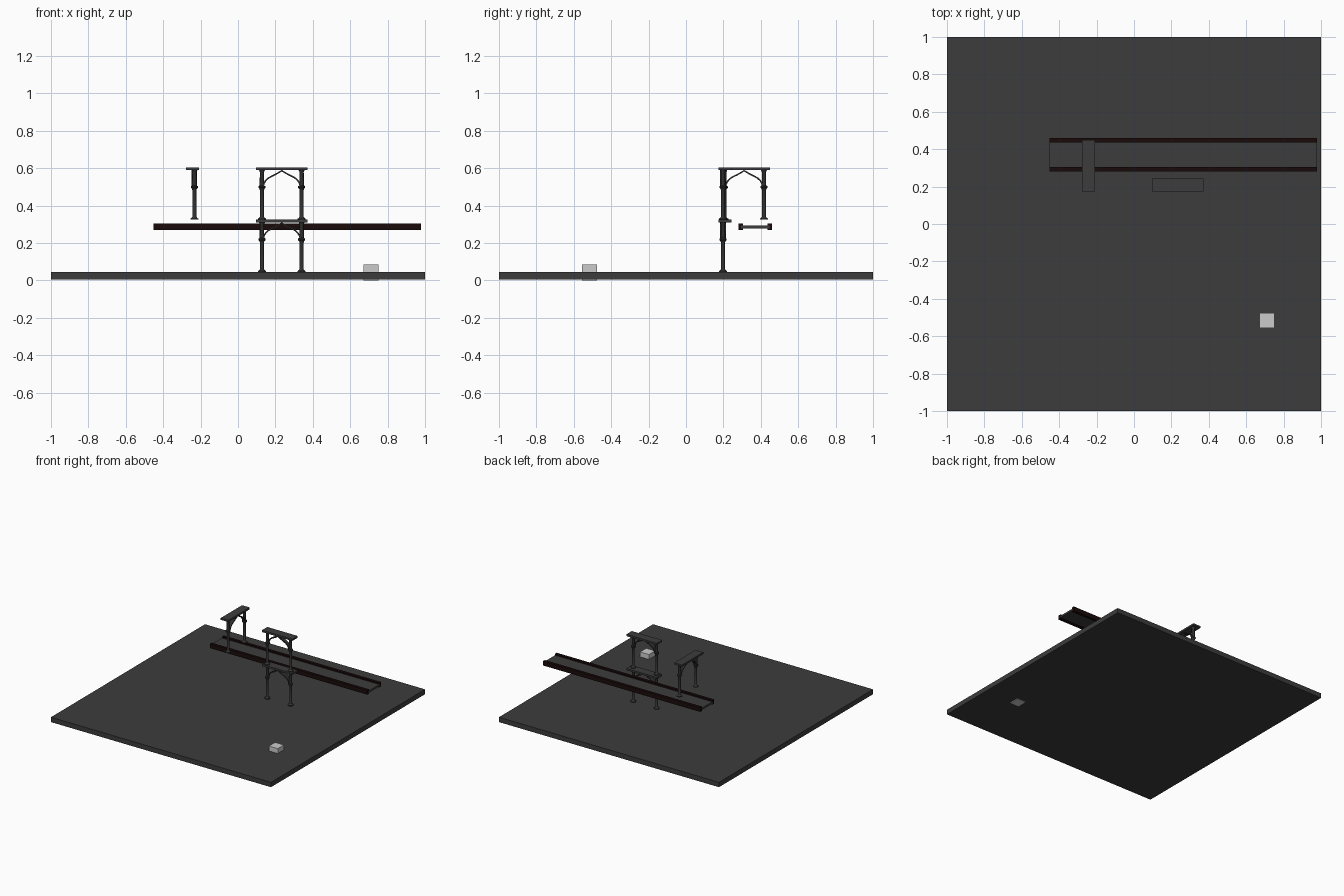
import bpy, bmesh, math
from mathutils import Matrix, Vector

if "Cube" in bpy.data.objects:
    bpy.data.objects.remove(bpy.data.objects["Cube"])


def material(name, rgb):
    m = bpy.data.materials.new(name)
    m.diffuse_color = (*rgb, 1)
    m.use_nodes = True
    m.node_tree.nodes["Principled BSDF"].inputs["Base Color"].default_value = m.diffuse_color
    return m


DARK = material("dark_grey", (0.045, 0.045, 0.045))
IRON = material("iron", (0.03, 0.03, 0.03))
RUST = material("dark_brown", (0.010, 0.003, 0.003))


def finish(name, bm, mat=None, matrix=Matrix(), smooth=False):
    bmesh.ops.recalc_face_normals(bm, faces=bm.faces[:])
    me = bpy.data.meshes.new(name)
    bm.to_mesh(me)
    bm.free()
    if mat:
        me.materials.append(mat)
    ob = bpy.data.objects.new(name, me)
    bpy.context.collection.objects.link(ob)
    ob.matrix_world = matrix
    if smooth:
        bpy.ops.object.select_all(action='DESELECT')
        ob.select_set(True)
        bpy.context.view_layer.objects.active = ob
        bpy.ops.object.shade_smooth_by_angle(angle=math.radians(35))
    return ob


def box(name, lo, hi, mat=None, matrix=Matrix()):
    lo, hi = Vector(lo), Vector(hi)
    bm = bmesh.new()
    bmesh.ops.create_cube(bm, size=1)
    bmesh.ops.scale(bm, vec=hi - lo, verts=bm.verts)
    bmesh.ops.translate(bm, vec=(lo + hi) / 2, verts=bm.verts)
    return finish(name, bm, mat, matrix)


def post(name, x, y, matrix, sides=16):
    # turned column: foot, shaft, collar, upper shaft
    profile = [(0.021, 0), (0.021, 0.005), (0.014, 0.011), (0.0105, 0.016),
               (0.0105, 0.155), (0.013, 0.165), (0.019, 0.171), (0.019, 0.178),
               (0.012, 0.184), (0.0115, 0.255), (0.016, 0.266)]
    bm = bmesh.new()
    rings = []
    for r, z in profile:
        rings.append([bm.verts.new((x + r * math.cos(2 * math.pi * i / sides),
                                    y + r * math.sin(2 * math.pi * i / sides), z))
                      for i in range(sides)])
    for a, b in zip(rings, rings[1:]):
        for i in range(sides):
            j = (i + 1) % sides
            bm.faces.new((a[i], a[j], b[j], b[i]))
    bm.faces.new(rings[0])
    bm.faces.new(rings[-1])
    finish(name, bm, IRON, matrix, True)


def arch(name, y, matrix, depth=0.03, thick=0.008):
    # pointed rib between the two posts, built as an extruded strip
    half = [(0.100, 0.178), (0.096, 0.192), (0.086, 0.209), (0.072, 0.222),
            (0.055, 0.232), (0.036, 0.241), (0.018, 0.251)]
    line = [(-x, z) for x, z in half] + [(0, 0.262)] + half[::-1]
    pts = [Vector(p) for p in line]
    bm = bmesh.new()
    secs = []
    for i, p in enumerate(pts):
        t = (pts[min(i + 1, len(pts) - 1)] - pts[max(i - 1, 0)]).normalized()
        n = Vector((-t.y, t.x)) * thick / 2
        secs.append([bm.verts.new((q.x, y + d, q.y)) for q, d in
                     ((p + n, -depth / 2), (p + n, depth / 2),
                      (p - n, depth / 2), (p - n, -depth / 2))])
    for a, b in zip(secs, secs[1:]):
        for i in range(4):
            j = (i + 1) % 4
            bm.faces.new((a[i], a[j], b[j], b[i]))
    bm.faces.new(secs[0])
    bm.faces.new(secs[-1])
    finish(name, bm, IRON, matrix, True)


def arch_frame(name, loc, angle=0):
    m = Matrix.Translation(loc) @ Matrix.Rotation(angle, 4, 'Z')
    box(name + "_top_plate", (-0.138, -0.035, 0.265), (0.138, 0.035, 0.28), DARK, m)
    for side, x in (("left", -0.106), ("right", 0.106)):
        post(f"{name}_{side}_post", x, -0.01, m)
    arch(name + "_arch", -0.01, m)


# ground slab and small block
box("floor_slab", (-1, -1, 0.005), (1, 1, 0.045), DARK)
box("small_block", (0.67, -0.555, 0), (0.75, -0.475, 0.085))

# elevated walkway with two side beams
box("walkway_deck", (-0.452, 0.295, 0.278), (0.978, 0.447, 0.294), DARK)
for side, y in (("front", 0.281), ("back", 0.437)):
    box(f"walkway_{side}_beam", (-0.452, y, 0.27), (0.978, y + 0.023, 0.306), RUST)

# stacked arch frames and one turned sideways
arch_frame("lower_frame", (0.234, 0.208, 0.045))
arch_frame("upper_frame", (0.234, 0.208, 0.325))
arch_frame("side_frame", (-0.243, 0.311, 0.325), math.pi / 2)
